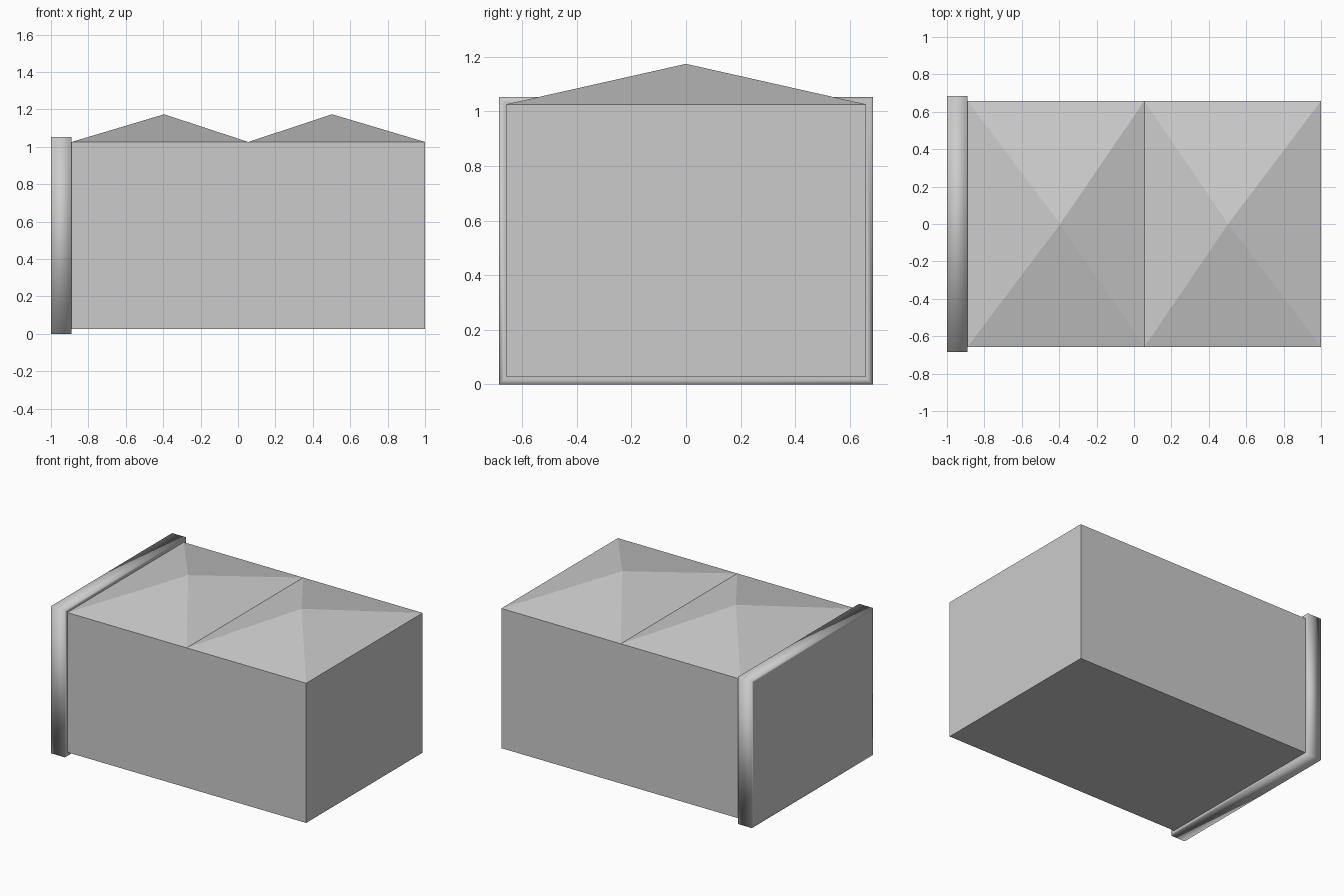
import bpy
import bmesh
from mathutils import Matrix, Vector

cube = bpy.data.objects.get("Cube")
if cube:
    bpy.data.objects.remove(cube, do_unlink=True)

# Single plain grey for every part
grey = bpy.data.materials.new("light_grey")
grey.use_nodes = True
colour = (0.6, 0.6, 0.6, 1)
grey.diffuse_color = colour
grey.node_tree.nodes["Principled BSDF"].inputs["Base Color"].default_value = colour

X_SLAB, X_WALL, X_SEAM, X_END = -1.0, -0.89, 0.055, 1.0
HALF_Y, Z_FLOOR, Z_EAVES, Z_PEAK = 0.658, 0.027, 1.026, 1.174
RIM = 0.026


def finish(bm, name):
    bmesh.ops.recalc_face_normals(bm, faces=bm.faces)
    mesh = bpy.data.meshes.new(name)
    bm.to_mesh(mesh)
    bm.free()
    mesh.materials.append(grey)
    obj = bpy.data.objects.new(name, mesh)
    bpy.context.collection.objects.link(obj)
    return obj


def box(low, high):
    low, high = Vector(low), Vector(high)
    bm = bmesh.new()
    bmesh.ops.create_cube(bm, size=1, matrix=Matrix.Translation((low + high) / 2)
                          @ Matrix.Diagonal((*(high - low), 1)))
    return bm


def pyramid(name, x0, x1, peak_x):
    bm = bmesh.new()
    corners = [bm.verts.new((x, y, Z_EAVES)) for x, y in
               ((x0, -HALF_Y), (x1, -HALF_Y), (x1, HALF_Y), (x0, HALF_Y))]
    peak = bm.verts.new((peak_x, 0, Z_PEAK))
    for i in range(4):
        bm.faces.new((corners[i], corners[(i + 1) % 4], peak))
    finish(bm, name)


# Main block, open under the roof
body = box((X_WALL, -HALF_Y, Z_FLOOR), (X_END, HALF_Y, Z_EAVES))
tops = [f for f in body.faces if f.normal.z > 0.9]
bmesh.ops.delete(body, geom=tops, context='FACES_ONLY')
finish(body, "main_block")

# Two low pyramid roofs meeting in a valley
pyramid("roof_near_slab", X_WALL, X_SEAM, -0.395)
pyramid("roof_far_end", X_SEAM, X_END, 0.503)

# End slab with a soft-shaded rim around each broad face
slab = box((X_SLAB, -HALF_Y - RIM, 0), (X_WALL, HALF_Y + RIM, Z_EAVES + RIM))
broad = [f for f in slab.faces if abs(f.normal.x) > 0.9]
bmesh.ops.inset_individual(slab, faces=broad, thickness=RIM)
for face in slab.faces:
    face.smooth = True
finish(slab, "end_slab")
